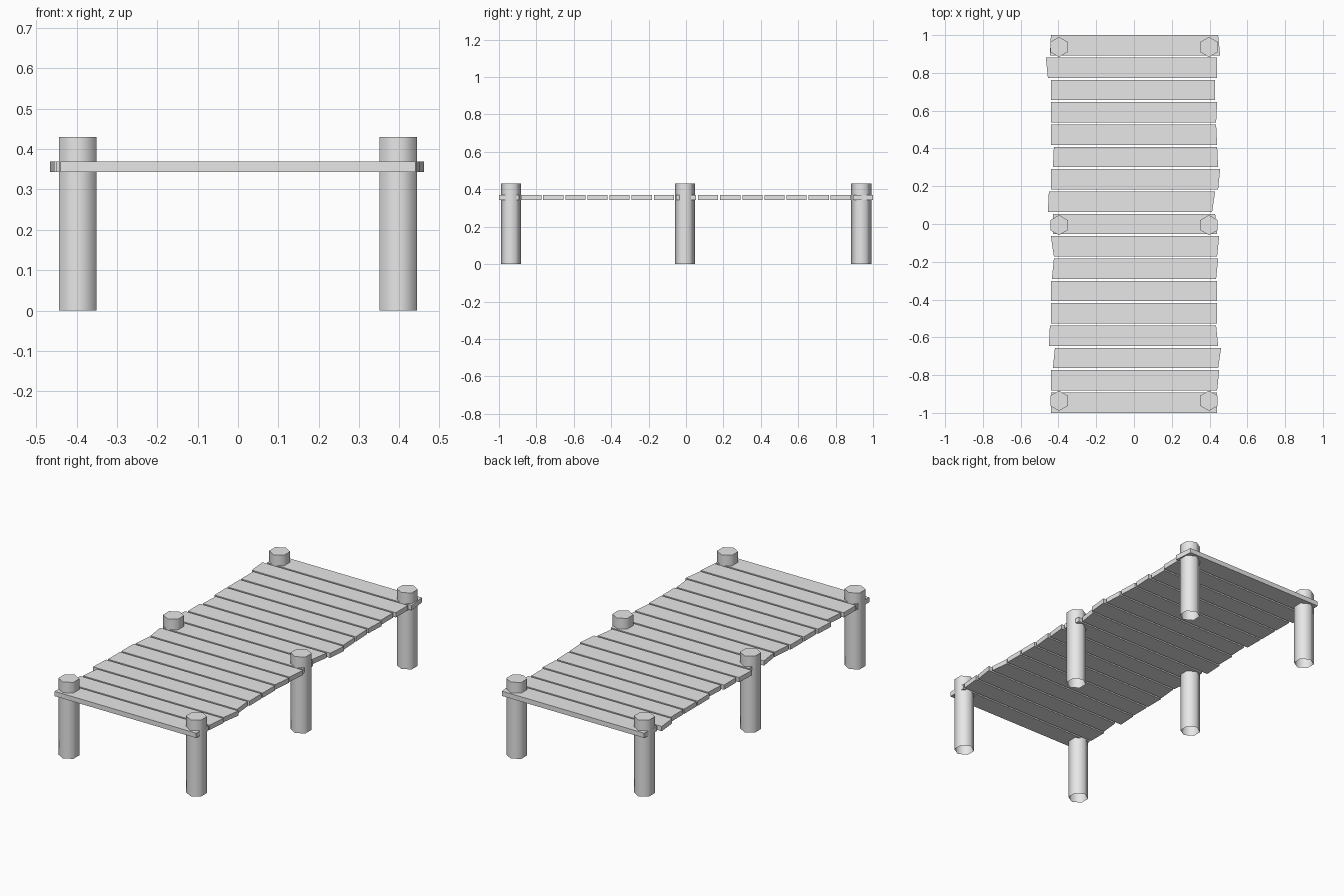
import bpy
import bmesh
import math

default_cube = bpy.data.objects.get("Cube")
if default_cube:
    bpy.data.objects.remove(default_cube, do_unlink=True)

# One plain grey for the whole dock
grey = bpy.data.materials.new("plain_grey")
grey.use_nodes = True
colour = (0.8, 0.8, 0.8, 1)
grey.diffuse_color = colour
grey.node_tree.nodes["Principled BSDF"].inputs["Base Color"].default_value = colour

DECK_BOTTOM, DECK_TOP = 0.343, 0.37
PLANK_WIDTH, PLANK_PITCH = 0.108, 0.11825
HALF_LENGTH = 0.44
STEP = 0.0053  # unit of uneven sawing at plank ends

POST_RADIUS, POST_HEIGHT = 0.0535, 0.43
POST_X = 0.397


def add_object(name, bm):
    bmesh.ops.recalc_face_normals(bm, faces=bm.faces)
    mesh = bpy.data.meshes.new(name)
    bm.to_mesh(mesh)
    bm.free()
    mesh.materials.append(grey)
    obj = bpy.data.objects.new(name, mesh)
    bpy.context.collection.objects.link(obj)
    return obj


def add_plank(name, y, ends):
    """A board whose four corners overhang by back-left, front-left, back-right, front-right."""
    back_left, front_left, back_right, front_right = (HALF_LENGTH + e * STEP for e in ends)
    back, front = y + PLANK_WIDTH / 2, y - PLANK_WIDTH / 2
    outline = [(-back_left, back), (-front_left, front), (front_right, front), (back_right, back)]
    bm = bmesh.new()
    base = bm.faces.new([bm.verts.new((px, py, DECK_BOTTOM)) for px, py in outline])
    top = bmesh.ops.extrude_face_region(bm, geom=[base], use_keep_orig=True)["geom"]
    for v in top:
        if isinstance(v, bmesh.types.BMVert):
            v.co.z = DECK_TOP
    return add_object(name, bm)


def add_post(name, x, y):
    """Six-sided post, open at the foot, softly shaded around its sides."""
    bm = bmesh.new()
    corners = [math.radians(90 + 60 * i) for i in range(6)]
    rings = [[bm.verts.new((x + POST_RADIUS * math.cos(a), y + POST_RADIUS * math.sin(a), z))
              for a in corners] for z in (0, POST_HEIGHT)]
    foot, head = rings
    for i in range(6):
        j = (i + 1) % 6
        bm.faces.new((foot[i], foot[j], head[j], head[i]))
    bm.faces.new(head)
    post = add_object(name, bm)
    bpy.ops.object.select_all(action="DESELECT")
    post.select_set(True)
    bpy.context.view_layer.objects.active = post
    bpy.ops.object.shade_smooth_by_angle(angle=math.radians(75))


# Deck planks from back to front, each sawn slightly unevenly
plank_ends = [
    (0, 1, 1, 3), (5, 3, 0, 0), (0, 0, -2, -2), (0, 0, 0, -1), (0, 0, -1, 0),
    (-3, -2, 0, 1), (0, 0, 3, 1), (2, 3, -2, -5), (-2, -2, -2, 0), (0, -3, 2, 0),
    (-3, -1, 1, -1), (0, 0, 0, 0), (0, 0, 0, 0), (1, 2, -1, 1), (-4, -2, 4, 1),
    (0, 0, 2, 0), (0, 0, 0, 0),
]
for index, ends in enumerate(plank_ends):
    add_plank(f"plank_{index + 1}", 1 - PLANK_WIDTH / 2 - index * PLANK_PITCH, ends)

# Three pairs of posts
for row, y in (("front", -0.936), ("middle", -0.006), ("back", 0.937)):
    for side, sign in (("left", 1), ("right", -1)):
        add_post(f"{row}_{side}_post", sign * POST_X, y)
